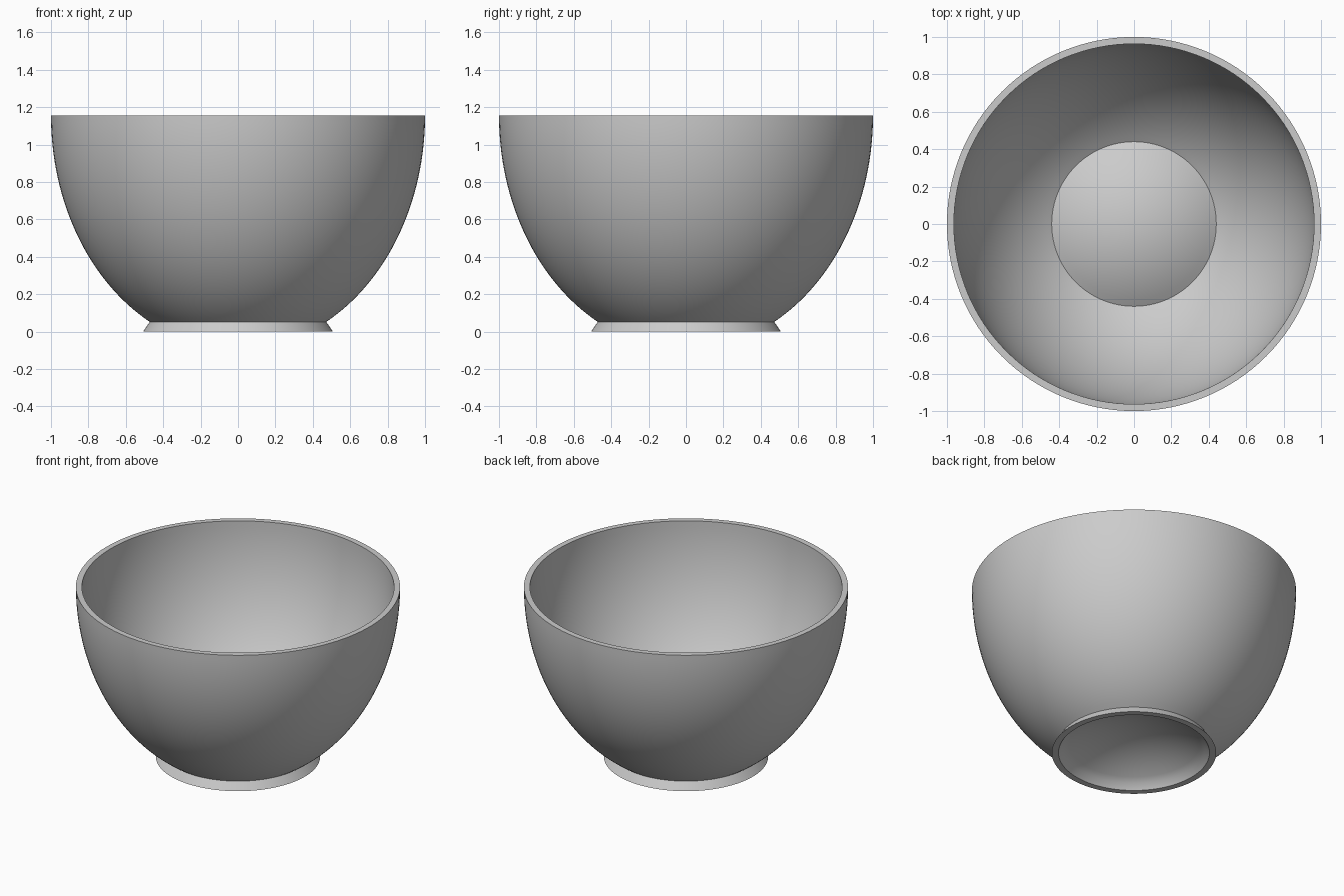
import bpy
import bmesh
import math

cube = bpy.data.objects.get("Cube")
if cube:
    bpy.data.objects.remove(cube, do_unlink=True)

SEGMENTS = 128
RIM_Z = 1.155
WALL = 0.037
FOOT_R, FOOT_TOP_R, FOOT_H = 0.507, 0.472, 0.052
CREASE_R = 0.44
OUTER_DEPTH = (RIM_Z - FOOT_H) / math.sqrt(1 - FOOT_TOP_R ** 2)
INNER_R, INNER_DEPTH = 1 - WALL, OUTER_DEPTH - WALL


def arc(radius, depth, end_r, steps):
    """Points of an elliptical wall, from the rim down to end_r."""
    last = math.acos(end_r / radius)
    return [(radius * math.cos(last * i / steps),
             RIM_Z - depth * math.sin(last * i / steps))
            for i in range(steps + 1)]


# Walls, and the raised base as the mirrored lower end of the inner wall
outer = arc(1, OUTER_DEPTH, FOOT_TOP_R, 32)
inner = arc(INNER_R, INNER_DEPTH, CREASE_R, 32)
crease_z = inner[-1][1]
dome = []
for i in range(1, 13):
    r = CREASE_R * (1 - i / 12)
    wall_z = RIM_Z - INNER_DEPTH * math.sqrt(1 - (r / INNER_R) ** 2)
    dome.append((r, 2 * crease_z - wall_z))
underside = [(r, z - WALL) for r, z in reversed(dome)]
underside.append((CREASE_R, crease_z - WALL))

# Full section: hollow underside, flared foot, outer wall, rim, inner wall, dome
profile = underside + [(FOOT_R - 0.041, 0), (FOOT_R, 0)] + outer[::-1] + inner + dome

bm = bmesh.new()
verts = [bm.verts.new((r, 0, z)) for r, z in profile]
edges = [bm.edges.new(pair) for pair in zip(verts, verts[1:])]
bmesh.ops.spin(bm, geom=verts + edges, cent=(0, 0, 0), axis=(0, 0, 1),
               angle=2 * math.pi, steps=SEGMENTS, use_duplicate=False)
bmesh.ops.remove_doubles(bm, verts=bm.verts, dist=0.0005)
bmesh.ops.dissolve_degenerate(bm, edges=bm.edges, dist=0.0001)
bmesh.ops.recalc_face_normals(bm, faces=bm.faces)
mesh = bpy.data.meshes.new("bowl")
bm.to_mesh(mesh)
bm.free()

bowl = bpy.data.objects.new("bowl", mesh)
bpy.context.collection.objects.link(bowl)

# Plain grey glaze
grey = (0.6, 0.6, 0.6, 1)
glaze = bpy.data.materials.new("light grey")
glaze.use_nodes = True
glaze.diffuse_color = grey
glaze.node_tree.nodes["Principled BSDF"].inputs["Base Color"].default_value = grey
mesh.materials.append(glaze)

bpy.ops.object.select_all(action="DESELECT")
bowl.select_set(True)
bpy.context.view_layer.objects.active = bowl
bpy.ops.object.shade_smooth_by_angle(angle=math.radians(30))
